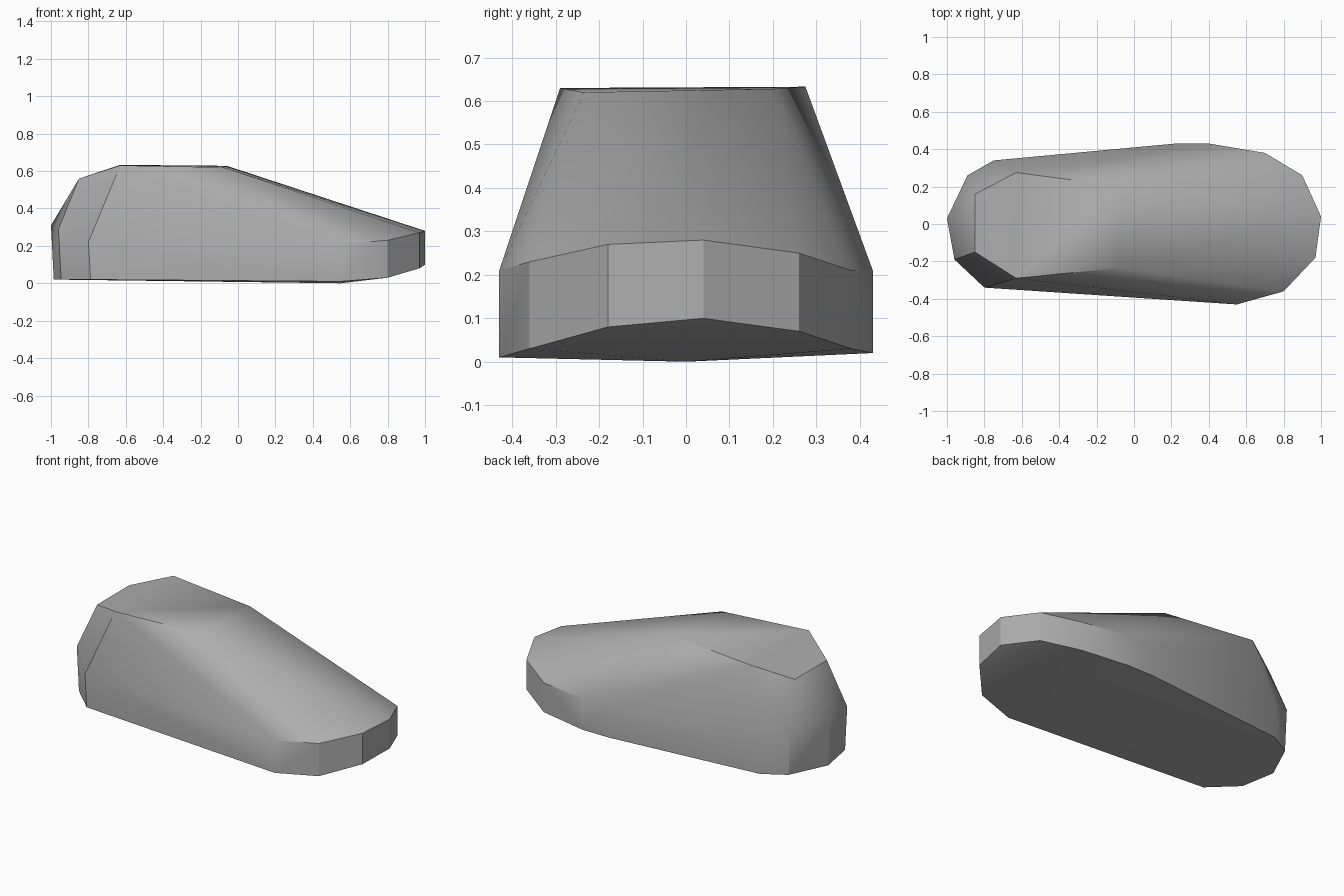
import bpy
import bmesh
import math

default_cube = bpy.data.objects.get("Cube")
if default_cube:
    bpy.data.objects.remove(default_cube, do_unlink=True)


def make_material(name, colour):
    material = bpy.data.materials.new(name)
    material.use_nodes = True
    material.diffuse_color = colour
    shader = material.node_tree.nodes["Principled BSDF"]
    shader.inputs["Base Color"].default_value = colour
    return material


def hull_object(name, points, material):
    """Wrap the faceted shell tightly around its corner points."""
    mesh = bpy.data.meshes.new(name)
    bm = bmesh.new()
    corners = [bm.verts.new(point) for point in points]
    result = bmesh.ops.convex_hull(bm, input=corners)
    unused = set(result["geom_interior"]) | set(result["geom_unused"])
    loose = [item for item in unused if isinstance(item, bmesh.types.BMVert)]
    bmesh.ops.delete(bm, geom=loose, context="VERTS")
    bmesh.ops.recalc_face_normals(bm, faces=bm.faces[:])
    bm.to_mesh(mesh)
    bm.free()
    mesh.materials.append(material)
    shell = bpy.data.objects.new(name, mesh)
    bpy.context.collection.objects.link(shell)
    return shell


# Side wall: x, y, lower rim height, upper rim height
wall = [
    (-1, .03, .02, .31), (-.96, -.19, .02, .29), (-.8, -.34, .02, .22),
    (.55, -.43, .01, .21), (.8, -.36, .03, .23), (.97, -.18, .08, .27),
    (1, .04, .1, .28), (.9, .26, .07, .25), (.7, .38, .03, .21),
    (.4, .43, .02, .21), (.22, .43, .02, .21),
    (-.75, .34, .02, .22), (-.89, .26, .02, .29),
]
lower_rim = [(x * (.985 if x < 0 else 1), y, low) for x, y, low, high in wall]
upper_rim = [(x, y, high) for x, y, low, high in wall]

# Roof outline, including the bevelled tail corners
roof = [
    (-.63, -.29, .63), (-.63, .275, .633), (-.06, .2, .628),
    (-.08, -.235, .62), (-.85, -.15, .56), (-.85, .16, .56),
]
# Lowest point of the slightly bowed underside
keel = [(.55, 0, 0)]

grey = make_material("plain grey", (.42, .42, .42, 1))
body = hull_object("car_body_shell", lower_rim + upper_rim + roof + keel, grey)

# Soften the gentle bends and keep the hard edges crisp
bpy.ops.object.select_all(action="DESELECT")
body.select_set(True)
bpy.context.view_layer.objects.active = body
bpy.ops.object.shade_smooth_by_angle(angle=math.radians(30))
